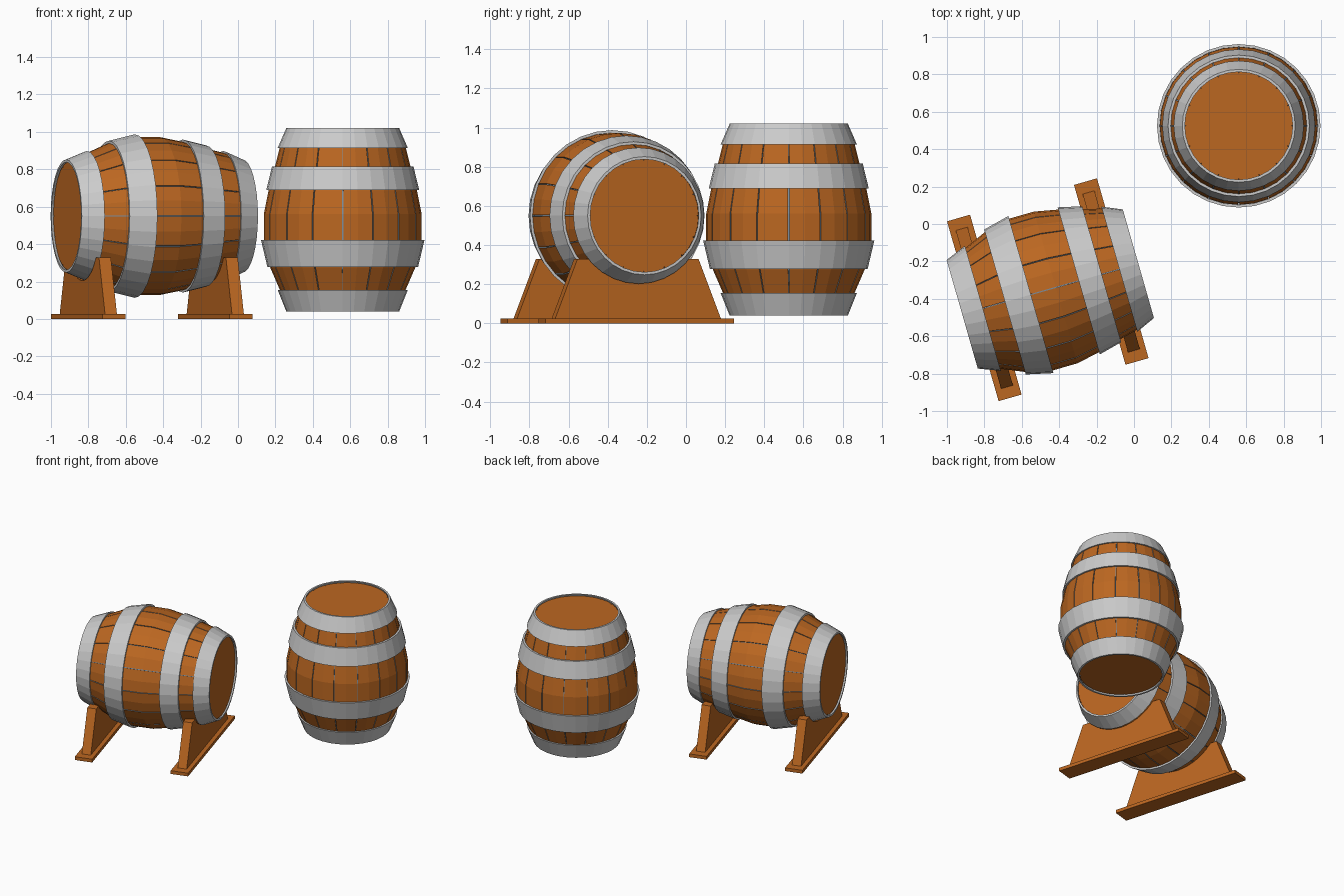
import bpy, bmesh
from math import sin, cos, pi, radians, sqrt
from mathutils import Matrix

if "Cube" in bpy.data.objects:
    bpy.data.objects.remove(bpy.data.objects["Cube"])


def material(name, rgb):
    m = bpy.data.materials.new(name)
    m.diffuse_color = (*rgb, 1)
    m.use_nodes = True
    m.node_tree.nodes["Principled BSDF"].inputs["Base Color"].default_value = m.diffuse_color
    return m


WOOD = material("wood", (0.50, 0.135, 0.015))
SEAM = material("seam", (0.20, 0.27, 0.34))
STAVES = 16


def finish(bm, name, matrix, mats=()):
    bmesh.ops.recalc_face_normals(bm, faces=bm.faces)
    me = bpy.data.meshes.new(name)
    bm.to_mesh(me)
    bm.free()
    for m in mats:
        me.materials.append(m)
    ob = bpy.data.objects.new(name, me)
    bpy.context.collection.objects.link(ob)
    ob.matrix_world = matrix
    return ob


# (height from barrel middle, radius), bottom to top
BODY = [(-0.478, 0.288), (-0.375, 0.336), (-0.255, 0.388), (-0.115, 0.422),
        (0.03, 0.422), (0.155, 0.397), (0.285, 0.362), (0.385, 0.337), (0.478, 0.290)]
# (z0, outer radius 0, z1, outer radius 1)
HOOPS = {"bottom_hoop": (-0.49, 0.302, -0.375, 0.348),
         "lower_hoop": (-0.252, 0.403, -0.108, 0.437),
         "upper_hoop": (0.158, 0.409, 0.286, 0.378),
         "top_hoop": (0.384, 0.348, 0.49, 0.302)}


def barrel_body(name, matrix):
    # each stave has two facets, with a narrow groove before it
    gap, depth, step = 0.007, 0.008, 2 * pi / STAVES
    cols = []
    for i in range(STAVES):
        a = i * step
        cols += [(a - gap, 0), (a - gap, depth), (a + gap, depth), (a + gap, 0), (a + step / 2, 0)]
    bm = bmesh.new()
    rings = [[bm.verts.new(((r - d) * cos(a), (r - d) * sin(a), z)) for a, d in cols]
             for z, r in BODY]
    n = len(cols)
    for lo, hi in zip(rings, rings[1:]):
        for j in range(n):
            k = (j + 1) % n
            f = bm.faces.new((lo[j], lo[k], hi[k], hi[j]))
            f.material_index = 1 if j % 5 < 3 else 0
    bm.faces.new(rings[0])
    bm.faces.new(rings[-1])
    finish(bm, name, matrix, (WOOD, SEAM))


def hoop(name, matrix, z0, r0, z1, r1, thick=0.014, sides=32):
    profile = [(z0, r0), (z1, r1), (z1, r1 - thick), (z0, r0 - thick)]
    bm = bmesh.new()
    rings = [[bm.verts.new((r * cos(2 * pi * i / sides), r * sin(2 * pi * i / sides), z))
              for i in range(sides)] for z, r in profile]
    for p in range(4):
        a, b = rings[p], rings[(p + 1) % 4]
        for i in range(sides):
            k = (i + 1) % sides
            bm.faces.new((a[i], a[k], b[k], b[i]))
    finish(bm, name, matrix)


def barrel(prefix, matrix):
    barrel_body(prefix + "_barrel_staves", matrix)
    for name, dims in HOOPS.items():
        hoop(f"{prefix}_{name}", matrix, *dims)


def stand(prefix, matrix):
    # foot board
    bm = bmesh.new()
    bmesh.ops.create_cube(bm, size=1, matrix=Matrix.Translation((0, 0, 0.0125))
                          @ Matrix.Diagonal((0.128, 1.0, 0.025, 1)))
    finish(bm, prefix + "_stand_foot", matrix, (WOOD,))
    # cradle board with a round cut-out for the barrel
    r, edge, top = 0.345, 0.26, 0.55
    arc = [edge * (1 - i / 6) for i in range(13)]
    pts = [(-0.44, 0.025), (0.44, 0.025), (0.322, 0.328), (edge, 0.328)]
    pts += [(y, top - sqrt(r * r - y * y)) for y in arc]
    pts += [(-edge, 0.328), (-0.322, 0.328)]
    bm = bmesh.new()
    face = bm.faces.new([bm.verts.new((-0.033, y, z)) for y, z in pts])
    ext = bmesh.ops.extrude_face_region(bm, geom=[face])["geom"]
    bmesh.ops.translate(bm, vec=(0.066, 0, 0),
                        verts=[v for v in ext if isinstance(v, bmesh.types.BMVert)])
    finish(bm, prefix + "_stand_cradle", matrix, (WOOD,))


# standing barrel
barrel("standing", Matrix.Translation((0.56, 0.525, 0.53)))

# lying barrel on two stands
TURN = Matrix.Rotation(radians(16), 4, 'Z')
LIE = Matrix.Translation((-0.4475, -0.3475, 0)) @ TURN
barrel("lying", LIE @ Matrix.Translation((0, 0, 0.55)) @ Matrix.Rotation(radians(90), 4, 'Y'))
for side, x in (("left", -0.367), ("right", 0.339)):
    stand(side, LIE @ Matrix.Translation((x, 0, 0)))
